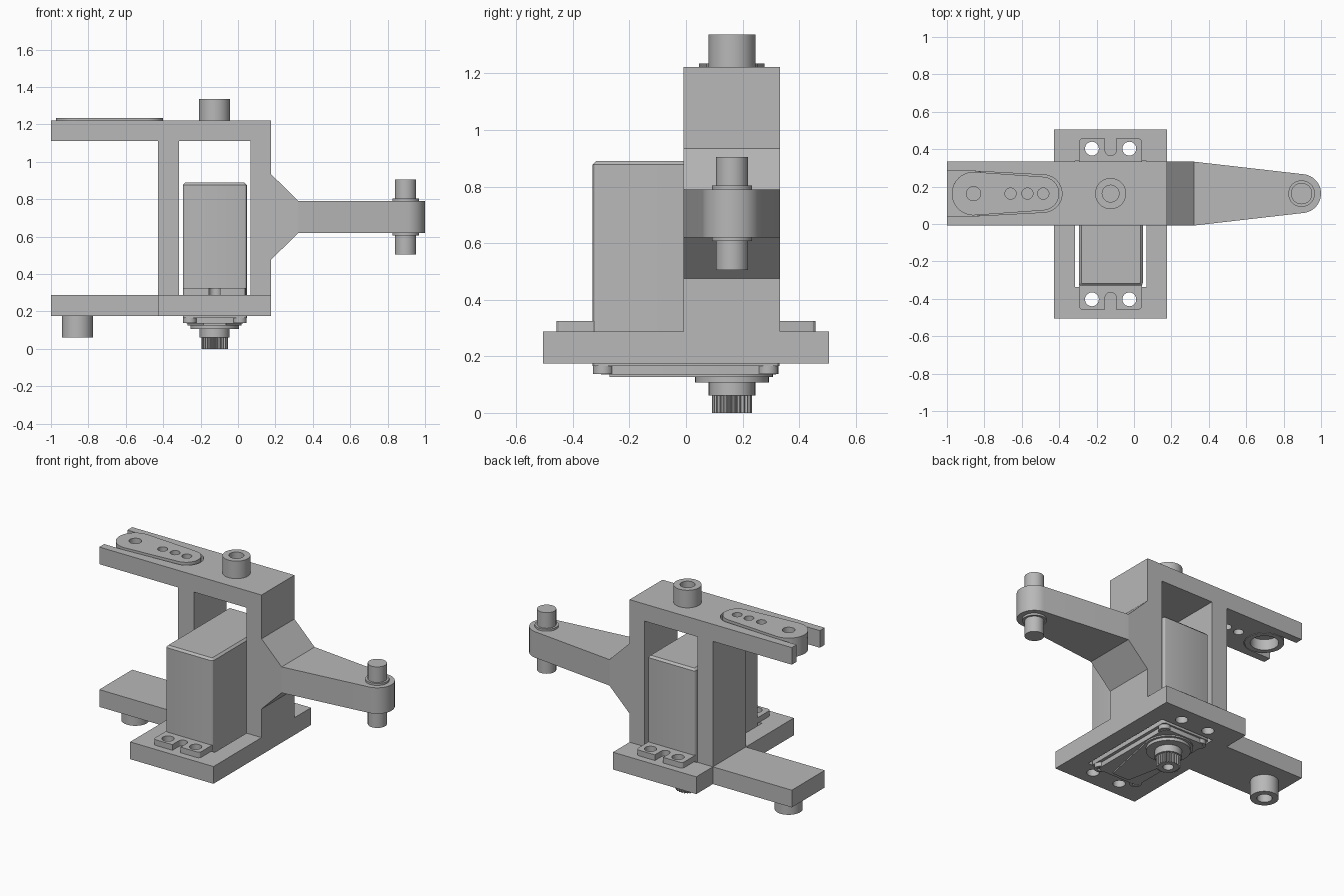
import bpy, bmesh, math
from math import sin, cos, pi

cube = bpy.data.objects.get("Cube")
if cube:
    bpy.data.objects.remove(cube, do_unlink=True)

grey = bpy.data.materials.new("plain grey")
grey.use_nodes = True
grey.diffuse_color = (0.48, 0.48, 0.48, 1)
grey.node_tree.nodes["Principled BSDF"].inputs["Base Color"].default_value = (0.48, 0.48, 0.48, 1)

CX, CY = -0.125, 0.1625      # shaft axis; CY is also the frame's middle
HALF = 0.1705                # half depth of the frame
HORN_X, PIN_X = -0.858, 0.896


def prism(name, points, low, high, axis="Z"):
    """Extrude a flat outline along z, or an x-z outline along y."""
    bm = bmesh.new()
    place = (lambda p: (p[0], p[1], low)) if axis == "Z" else (lambda p: (p[0], low, p[1]))
    face = bm.faces.new([bm.verts.new(place(p)) for p in points])
    new = bmesh.ops.extrude_face_region(bm, geom=[face])["geom"]
    shift = (0, 0, high - low) if axis == "Z" else (0, high - low, 0)
    bmesh.ops.translate(bm, vec=shift, verts=[g for g in new if isinstance(g, bmesh.types.BMVert)])
    bmesh.ops.recalc_face_normals(bm, faces=bm.faces)
    mesh = bpy.data.meshes.new(name)
    bm.to_mesh(mesh)
    bm.free()
    mesh.materials.append(grey)
    ob = bpy.data.objects.new(name, mesh)
    bpy.context.collection.objects.link(ob)
    return ob


def arc(x, y, r, start, end, n=24):
    return [(x + r * cos(start + (end - start) * i / n),
             y + r * sin(start + (end - start) * i / n)) for i in range(n + 1)]


def box(name, x0, x1, y0, y1, z0, z1):
    return prism(name, [(x0, y0), (x1, y0), (x1, y1), (x0, y1)], z0, z1)


def disc(name, x, y, r, z0, z1, n=40):
    return prism(name, arc(x, y, r, 0, 2 * pi, n)[:-1], z0, z1)


def taper(name, x1, r1, x2, r2, y, z0, z1):
    """Two round ends joined by tangent lines."""
    a = math.acos((r1 - r2) / abs(x2 - x1))
    pts = arc(x1, y, r1, a, 2 * pi - a) + arc(x2, y, r2, -a, a)
    return prism(name, pts, z0, z1)


def apply(ob, mod):
    bpy.context.view_layer.objects.active = ob
    bpy.ops.object.modifier_apply(modifier=mod.name)


def combine(ob, others, operation="DIFFERENCE"):
    for other in others:
        mod = ob.modifiers.new("combine", "BOOLEAN")
        mod.operation, mod.object, mod.solver = operation, other, "EXACT"
        apply(ob, mod)
        bpy.data.objects.remove(other, do_unlink=True)
    return ob


def bevel(ob, width, segments, test):
    """Round the edges whose two end points pass the test."""
    bm = bmesh.new()
    bm.from_mesh(ob.data)
    edges = [e for e in bm.edges if test(e.verts[0].co, e.verts[1].co)]
    bmesh.ops.bevel(bm, geom=edges, offset=width, segments=segments, affect="EDGES", profile=0.5)
    bm.to_mesh(ob.data)
    bm.free()


def upright(a, b):
    return abs(a.z - b.z) > 0.01


# Frame: side profile with the two left arms and the right gusset
R, L = 0.176, -0.428
Z0, Z1, Z2, Z3 = 0.175, 0.288, 1.11, 1.222
profile = [(-1, Z0), (R, Z0), (R, 0.475), (0.322, 0.62), (0.322, 0.79), (R, 0.935),
           (R, Z3), (-1, Z3), (-1, Z2), (L, Z2), (L, Z1), (-1, Z1)]
frame = prism("frame", profile, CY - HALF, CY + HALF, "Y")
combine(frame, [box("base", L, R, -0.505, 0.505, Z0, Z1)], "UNION")
cutters = [box("opening", -0.315, 0.067, -0.337, 0.337, 0.1, Z2)]

# Screw holes in the base and horn pocket in the upper arm
SCREWS = [(x, y) for x in (CX - 0.1, CX + 0.1) for y in (-0.403, 0.403)]
cutters += [disc("screw_hole", x, y, 0.037, 0.1, 0.5, 24) for x, y in SCREWS]
slot = arc(HORN_X, CY, 0.12, -pi / 2, pi / 2)
slot += [(-1.1, CY + 0.12), (-1.1, CY - 0.12)]
cutters.append(prism("slot", slot, 1.0, 1.4))
cutters.append(taper("pocket", HORN_X, 0.12, -0.485, 0.1, CY, 1.165, 1.4))
HORN_HOLES = (-0.66, -0.57, -0.485)
cutters += [disc("small_hole", x, CY, 0.03, 1.0, 1.3, 24) for x in HORN_HOLES]
combine(frame, cutters)

# Tapered arm with its round end and pin
arm_end = arc(PIN_X, CY, 0.104, -1.45, 1.45)
prism("side_arm", [(0.322, CY - HALF)] + arm_end + [(0.322, CY + HALF)], 0.62, 0.79)
disc("pin_collar", PIN_X, CY, 0.071, 0.607, 0.803)
disc("pin", PIN_X, CY, 0.057, 0.505, 0.905)

# Hollow hubs above and below
for name, x, low, high in (("top_hub", CX, Z3, 1.337), ("lower_hub", HORN_X, 0.062, Z0)):
    hub = disc(name, x, CY, 0.083, low, high)
    if name == "top_hub":
        cut = disc("bore", x, CY, 0.045, low + 0.02, high + 0.1)
    else:
        cut = disc("bore", x, CY, 0.045, low - 0.1, high - 0.02)
    combine(hub, [cut])

# Horn set into the upper arm
horn = taper("horn", HORN_X, 0.116, -0.49, 0.09, CY, 1.165, 1.235)
combine(horn, [disc("horn_hub", HORN_X, CY, 0.116, Z2, 1.2)], "UNION")
combine(horn, [disc("socket", HORN_X, CY, 0.083, 1.0, 1.18),
               disc("centre_hole", HORN_X, CY, 0.038, 1.1, 1.3)]
        + [disc("hole", x, CY, 0.03, 1.1, 1.3, 24) for x in HORN_HOLES])

# Motor body with softened upright and top edges
X0, X1 = -0.295, 0.047
body = box("motor_body", X0, X1, -0.33, 0.33, 0.165, 0.89)
bevel(body, 0.016, 3, upright)
bevel(body, 0.013, 1, lambda a, b: min(a.z, b.z) > 0.88)

# Mounting tabs with screw holes and open slots
tabs = box("mounting_tabs", X0, X1 - 0.005, -0.458, 0.458, Z1, 0.325)
bevel(tabs, 0.02, 3, upright)
cutters = [disc("hole", x, y, 0.037, 0.2, 0.5, 24) for x, y in SCREWS]
for s in (-1, 1):
    end = arc(CX, s * 0.395, 0.03, 0, -s * pi, 12)
    cutters.append(prism("tab_slot", end + [(CX - 0.03, s * 0.6), (CX + 0.03, s * 0.6)], 0.2, 0.5))
combine(tabs, cutters)

# Lower cap with corner lugs, raised cover and shaft rings
cap = box("lower_cap", X0 + 0.02, X1 - 0.02, -0.3, 0.318, 0.135, 0.17)
bevel(cap, 0.03, 3, upright)
for x in (X0 + 0.037, X1 - 0.037):
    for y in (-0.293, 0.29):
        lug = disc("corner_lug", x, y, 0.036, 0.138, 0.17, 24)
        combine(lug, [disc("recess", x, y, 0.02, 0.1, 0.15, 16)])
wide = arc(CX, CY, 0.145, -0.2, pi + 0.2)
prism("raised_cover", wide + [(CX - 0.06, -0.27), (CX + 0.06, -0.27)], 0.126, 0.15)
disc("shaft_ring", CX, CY, 0.13, 0.107, 0.14)
disc("shaft_collar", CX, CY, 0.08, 0.062, 0.11)

# Toothed output shaft with an end bore
TEETH = 25
teeth = []
for i in range(TEETH):
    for k, r in enumerate((0.061, 0.061, 0.071, 0.071)):
        a = 2 * pi * (i + k / 4) / TEETH
        teeth.append((CX + r * cos(a), CY + r * sin(a)))
shaft = prism("toothed_shaft", teeth, 0, 0.12)
combine(shaft, [disc("bore", CX, CY, 0.032, -0.1, 0.07, 24)])

# Smooth the round sides, keep the corners sharp
for ob in bpy.context.scene.objects:
    ob.select_set(ob.type == "MESH")
bpy.context.view_layer.objects.active = frame
bpy.ops.object.shade_smooth_by_angle(angle=math.radians(28))
